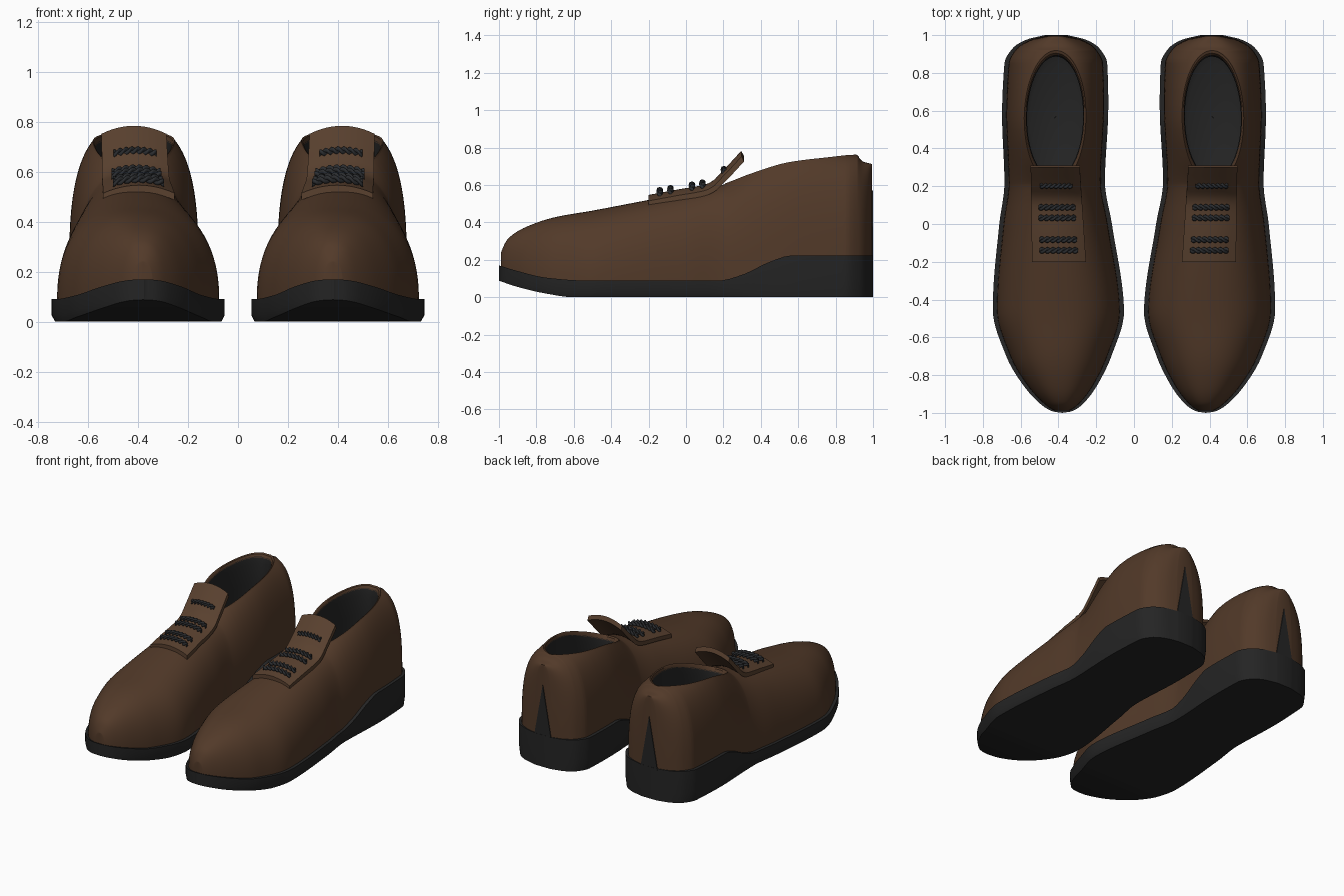
import bpy, bmesh, math

if "Cube" in bpy.data.objects:
    bpy.data.objects.remove(bpy.data.objects["Cube"])

def material(name, rgb):
    m = bpy.data.materials.new(name)
    m.diffuse_color = (*rgb, 1)
    m.use_nodes = True
    m.node_tree.nodes["Principled BSDF"].inputs["Base Color"].default_value = m.diffuse_color
    return m

BROWN = material("brown_leather", (0.085, 0.042, 0.022))
TONGUE = material("tongue_leather", (0.10, 0.052, 0.028))
DARK = material("dark_rubber", (0.018, 0.018, 0.018))
LACE = material("lace_cord", (0.025, 0.027, 0.03))

def curve(pts):
    """Monotone cubic through (y, value) points."""
    n = len(pts)
    d = [(pts[i+1][1] - pts[i][1]) / (pts[i+1][0] - pts[i][0]) for i in range(n - 1)]
    m = [d[0]] + [2*a*b/(a + b) if a*b > 0 else 0 for a, b in zip(d, d[1:])] + [d[-1]]
    def f(y):
        y = min(max(y, pts[0][0]), pts[-1][0])
        i = next((k for k in range(n - 1) if y <= pts[k+1][0]), n - 2)
        h = pts[i+1][0] - pts[i][0]
        t = (y - pts[i][0]) / h
        return (pts[i][1]*(1 + 2*t)*(1 - t)**2 + m[i]*h*t*(1 - t)**2
                + pts[i+1][1]*t*t*(3 - 2*t) + m[i+1]*h*t*t*(t - 1))
    return f

def build(name, lofts, mat, closed=True, caps=False, angle=40):
    """Skin each list of rings, weld, then mirror to make the pair."""
    bm = bmesh.new()
    for rings in lofts:
        vs = [[bm.verts.new(p) for p in r] for r in rings]
        k = len(rings[0])
        for a, b in zip(vs, vs[1:]):
            for j in range(k if closed else k - 1):
                bm.faces.new((a[j], a[(j+1) % k], b[(j+1) % k], b[j]))
        if caps:
            bm.faces.new(vs[0])
            bm.faces.new(vs[-1])
    bmesh.ops.remove_doubles(bm, verts=bm.verts, dist=0.0003)
    bmesh.ops.recalc_face_normals(bm, faces=bm.faces)
    me = bpy.data.meshes.new(name)
    bm.to_mesh(me)
    bm.free()
    ob = bpy.data.objects.new(name, me)
    bpy.context.collection.objects.link(ob)
    me.materials.append(mat)
    bpy.ops.object.select_all(action='DESELECT')
    ob.select_set(True)
    bpy.context.view_layer.objects.active = ob
    bpy.ops.object.shade_smooth_by_angle(angle=math.radians(angle))
    mod = ob.modifiers.new("pair", 'MIRROR')
    mod.use_mirror_merge = False
    return ob

def spread(a, b, n):
    return [(a + b)/2 - (b - a)/2*math.cos(math.pi*i/n) for i in range(n + 1)]

# Shape of one shoe as functions of y
centre = curve([(-1, .38), (-.7, .398), (-.46, .40), (0, .415), (.25, .42), (1, .412)])
half_w = curve([(-1, 0), (-.992, .05), (-.95, .115), (-.85, .198), (-.7, .278), (-.46, .347),
                (0, .298), (.22, .266), (.6, .281), (.85, .272), (.93, .23), (.975, .16), (1, .06)])
sole_top = curve([(-1, .17), (-.9, .14), (-.75, .105), (-.55, .09), (.18, .09), (.3, .12),
                  (.45, .19), (.56, .222), (1, .222)])
sole_low = curve([(-1, .088), (-.9, .055), (-.75, .02), (-.6, 0), (1, 0)])
ridge = curve([(-1, .19), (-.985, .25), (-.95, .315), (-.85, .378), (-.7, .428), (-.5, .463),
               (-.2, .52), (.1, .575), (.2, .602), (.35, .658), (.55, .717), (.75, .742),
               (.915, .757), (.94, .728), (.995, .712)])
power = curve([(-1, 2.3), (-.3, 2.4), (.2, 2.5), (.6, 2.8), (1, 2.8)])
OY, OL, OX = .565, .357, .165

def opening(y):
    return OX*math.sqrt(max(0, 1 - ((y - OY)/OL)**2))

# Sole with wedge heel
rings = []
for y in spread(-1, 1, 80):
    c, w, lo, hi = centre(y), max(half_w(y), .004), sole_low(y), sole_top(y)
    rings.append([(c - w*.96, y, lo), (c + w*.96, y, lo), (c + w, y, lo + .3*(hi - lo)),
                  (c + w, y, hi), (c - w, y, hi), (c - w, y, lo + .3*(hi - lo))])
build("sole", [rings], DARK, caps=True, angle=30)

# Leather upper, two halves meeting on the ridge and parting at the foot opening
Y0, Y1 = -.988, .994
ys = []
for y in sorted(spread(Y0, Y1, 70) + spread(OY - OL, OY + OL, 36)):
    if not ys or y - ys[-1] > .0008:
        ys.append(y)
halves = []
for s in (-1, 1):
    rows = []
    for y in [Y0] + ys + [Y1]:
        end = len(rows) in (0, len(ys) + 1)
        n, o, z0 = power(y), opening(y), sole_top(y) - .015
        w = max(half_w(y) - .022, .01)
        q = min(o/w, .95)
        H = (ridge(y) - z0)/(1 - q**n)**(1/n)
        last = math.acos(q**(n/2))
        row = []
        for j in range(25):
            t = last*j/24
            x = 0 if end else w*max(math.cos(t), 0)**(2/n)
            row.append((centre(y) + s*(0 if x < 1e-5 else x), y, z0 + H*math.sin(t)**(2/n)))
        rows.append(row)
    halves.append(rows)
build("upper", halves, BROWN, closed=False, angle=50)

# Rolled collar and dark lining
def hole_ring(scale, dz=0, flat=None):
    pts = []
    for i in range(72):
        a = 2*math.pi*i/72
        y = OY + OL*math.cos(a)
        z = ridge(y) + dz if flat is None else flat
        pts.append((centre(y) + OX*scale*math.sin(a), OY + OL*scale*math.cos(a), z))
    return pts

build("collar", [[hole_ring(1.02, -.006), hole_ring(.99, .005), hole_ring(.95, 0),
                  hole_ring(.92, -.02)]], BROWN)
build("lining", [[hole_ring(.925, -.015), hole_ring(.9, -.06), hole_ring(.93, -.2),
                  hole_ring(.95, flat=.27), hole_ring(.8, flat=.25), hole_ring(.01, flat=.25)]], DARK, caps=False)

# Tongue: arched strip lifting at the ankle
tongue_z = curve([(-.2, .547), (-.05, .575), (.1, .602), (.15, .623), (.2, .668), (.31, .785)])
tongue_c = curve([(-.2, .397), (.31, .417)])
tongue_w = curve([(-.2, .143), (.1, .135), (.31, .13)])
rings = []
for i in range(25):
    y = -.2 + .51*i/24
    us = [k/6 - 1 for k in range(13)]
    def strip(us, dz, dy):
        return [(tongue_c(y) + tongue_w(y)*u, y + dy, tongue_z(y) - .032*u*u + dz) for u in us]
    lift = max(0, min(1, (y - .1)/.1))
    rings.append(strip(us, 0, -.012*lift) + strip(us[::-1], -.028, 0))
build("tongue", [rings], TONGUE, caps=True)

# Laces: two twisted cords in each row
cords = []
for y, w in ((-.14, .102), (-.083, .1), (.032, .1), (.088, .098), (.203, .086)):
    for phase in (0, math.pi):
        rings = []
        for i in range(49):
            u = 2*i/48 - 1
            a = phase + u*math.pi*3.5
            cy = y + .008*math.cos(a)
            cz = tongue_z(y) + .014 - .03*(u*w/.135)**2 + .008*math.sin(a)
            rings.append([(tongue_c(y) + u*w, cy + .0095*math.cos(b), cz + .0095*math.sin(b))
                          for b in (k*math.pi/4 for k in range(8))])
        cords.append(rings)
build("laces", cords, LACE, caps=True, angle=60)

# Tapered insert at the back of the heel
c = centre(1)
build("heel_insert", [[[(c - .065, y, .21), (c + .065, y, .21), (c, y, .57)] for y in (.97, .999)]],
      DARK, caps=True)
